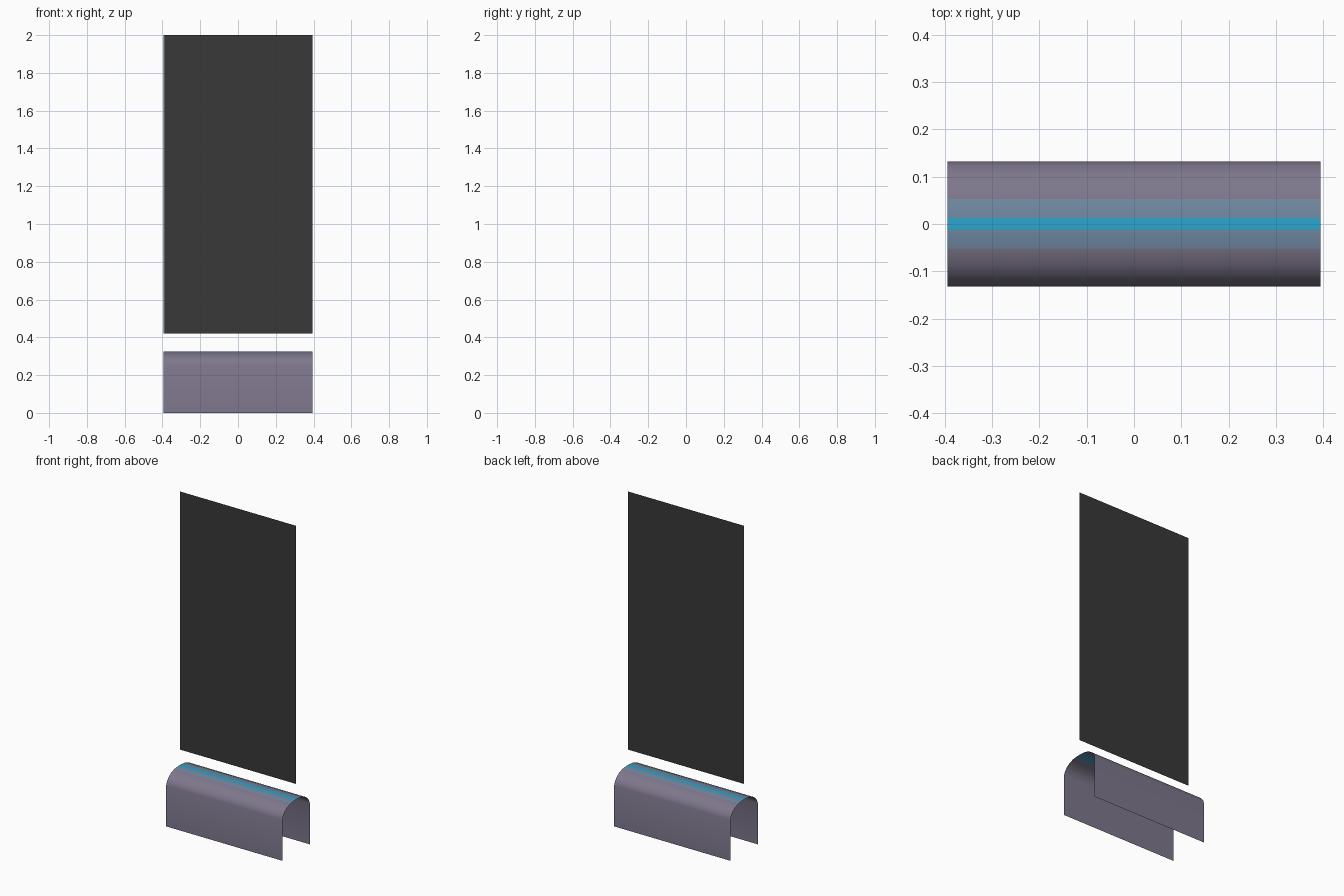
import bpy

if "Cube" in bpy.data.objects:
    bpy.data.objects.remove(bpy.data.objects["Cube"])

HALF_W = 0.394


def material(name, srgb):
    lin = [((c / 255 + 0.055) / 1.055) ** 2.4 for c in srgb]
    m = bpy.data.materials.new(name)
    m.diffuse_color = (*lin, 1.0)
    m.use_nodes = True
    m.node_tree.nodes["Principled BSDF"].inputs["Base Color"].default_value = m.diffuse_color
    return m


def build(name, verts, faces, mats):
    mesh = bpy.data.meshes.new(name)
    mesh.from_pydata(verts, [], faces)
    for m in mats:
        mesh.materials.append(m)
    obj = bpy.data.objects.new(name, mesh)
    bpy.context.collection.objects.link(obj)
    return obj


mauve = material("mauve grey", (126, 119, 140))
slate = material("slate blue", (113, 137, 162))
cyan = material("cyan", (45, 165, 205))
charcoal = material("charcoal", (56, 56, 56))

# Base: open arched sheet, half profile (y, z) mirrored front to back
half = [(0.132, 0.0), (0.132, 0.25), (0.125, 0.272), (0.108, 0.293),
        (0.085, 0.309), (0.053, 0.321), (0.013, 0.325)]
profile = [(-y, z) for y, z in half] + half[::-1]
verts = [(x, y, z) for y, z in profile for x in (-HALF_W, HALF_W)]
faces = [(2 * i, 2 * i + 1, 2 * i + 3, 2 * i + 2) for i in range(len(profile) - 1)]
base = build("arched_base", verts, faces, [mauve, slate, cyan])
for p in base.data.polygons:
    y = abs(p.center.y)
    # Cyan centre stripe inside a slate band along the crown
    p.material_index = 2 if y < 0.01 else 1 if y < 0.05 else 0
    p.use_smooth = True

# Upright panel: single flat sheet with a hairline slate left edge
xs = [-HALF_W, -HALF_W + 0.005, HALF_W]
verts = [(x, 0, z) for x in xs for z in (0.42, 2.0)]
panel = build("upright_panel", verts, [(0, 2, 3, 1), (2, 4, 5, 3)], [charcoal, slate])
panel.data.polygons[0].material_index = 1
